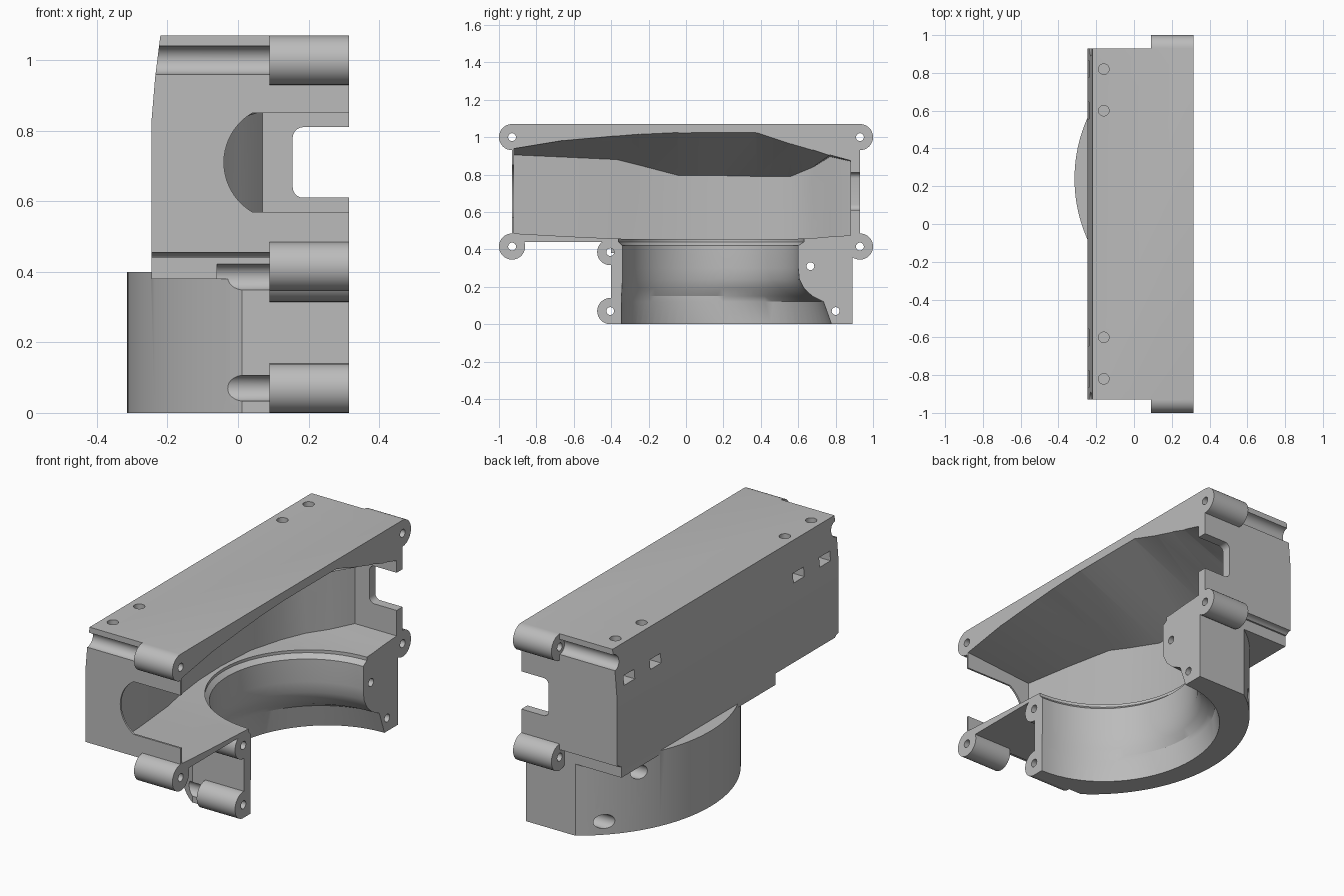
import bpy, bmesh, math
from mathutils import Vector

old = bpy.data.objects.get("Cube")
if old:
    bpy.data.objects.remove(old, do_unlink=True)

GREY = (0.5, 0.5, 0.5, 1)
mat = bpy.data.materials.new("plain grey")
mat.use_nodes = True
mat.diffuse_color = GREY
mat.node_tree.nodes["Principled BSDF"].inputs["Base Color"].default_value = GREY


def loft(name, rings):
    """Closed solid through a list of equal-length rings of points."""
    bm = bmesh.new()
    loops = [[bm.verts.new(p) for p in ring] for ring in rings]
    n = len(loops[0])
    for a, b in zip(loops, loops[1:]):
        for i in range(n):
            j = (i + 1) % n
            bm.faces.new((a[i], a[j], b[j], b[i]))
    bm.faces.new(loops[0][::-1])
    bm.faces.new(loops[-1])
    bmesh.ops.recalc_face_normals(bm, faces=bm.faces)
    me = bpy.data.meshes.new(name)
    bm.to_mesh(me)
    bm.free()
    me.materials.append(mat)
    ob = bpy.data.objects.new(name, me)
    bpy.context.collection.objects.link(ob)
    return ob


def prism(name, pts, axis, lo, hi):
    """Extrude a 2D outline along an axis from lo to hi."""
    def put(p, t):
        c = list(p)
        c.insert(axis, t)
        return Vector(c)
    return loft(name, [[put(p, t) for p in pts] for t in (lo, hi)])


def circle(cu, cv, ru, rv=None, n=32):
    rv = rv or ru
    return [(cu + ru * math.cos(2 * math.pi * i / n),
             cv + rv * math.sin(2 * math.pi * i / n)) for i in range(n)]


def rect(u0, u1, v0, v1):
    return [(u0, v0), (u1, v0), (u1, v1), (u0, v1)]


def combine(other, op):
    mod = housing.modifiers.new(op, 'BOOLEAN')
    mod.operation = op
    mod.solver = 'EXACT'
    mod.object = other
    bpy.context.view_layer.objects.active = housing
    bpy.ops.object.modifier_apply(modifier=mod.name)
    bpy.data.objects.remove(other, do_unlink=True)


def add(ob):
    combine(ob, 'UNION')


def cut(ob):
    combine(ob, 'DIFFERENCE')


FRONT = 0.315

# Upper box with a slightly leaning back
outline = [(-.245, .44), (FRONT, .44), (FRONT, 1.07), (-.22, 1.07), (-.235, .95), (-.245, .83)]
housing = prism("fan_housing_half", outline, 1, -.93, .93)
add(prism("box_skirt", rect(-.245, FRONT, -.4, .89), 2, .38, .5))

# Lower round outlet, trimmed flat at both ends
cx, cy, r = .475, .24, .79
arc = []
for i in range(49):
    y = -.4 + 1.29 * i / 48
    arc.append((cx - math.sqrt(r * r - (y - cy) ** 2), y))
add(prism("outlet", [(FRONT, -.4)] + arc + [(FRONT, .89)], 2, 0, .4))

# Screw bosses
corners = [(s * .93, z) for s in (-1, 1) for z in (1.0, .415)]
side = [(-.405, .385), (-.405, .07)]
inner = [(.665, .31), (.8, .07)]
for y, z in corners + side:
    add(prism("boss", circle(y, z, .07), 0, .09, FRONT))

# Air chamber: y, back x, floor z, roof z at back, roof z at front
stations = [
    (-.92, -.08, .485, .905, .94), (-.65, -.11, .47, .893, .985),
    (-.37, -.15, .457, .88, 1.01), (-.25, -.175, .455, .85, 1.02),
    (-.04, -.2, .455, .795, 1.03), (.15, -.205, .455, .795, 1.03),
    (.38, -.19, .455, .79, 1.03), (.56, -.14, .455, .79, .97),
    (.68, -.08, .46, .84, .935), (.77, 0, .468, .895, .905),
    (.88, .07, .475, .87, .875)]
cut(loft("chamber", [[(.33, y, f), (x, y, f), (x, y, b), (.33, y, t)]
                     for y, x, f, b, t in stations]))

# Bore flaring toward the bottom: z, centre y, radius
bore = [(.5, .135, .495), (.44, .135, .495), (.42, .13, .47), (.3, .13, .47),
        (.24, .133, .473), (.19, .145, .487), (.15, .165, .51), (.12, .195, .54),
        (-.02, .22, .565)]
cut(loft("bore", [[(x, y, z) for x, y in circle(FRONT, c, min(q, .51), q, 72)]
                  for z, c, q in bore]))

# Windows in the two end walls
a0 = math.asin(.14 / .1625)
curve = [(.1225 - .1625 * math.cos(a), .71 + .1625 * math.sin(a))
         for a in [a0 - 2 * a0 * i / 20 for i in range(21)]]
cut(prism("round_window", [(.4, .85)] + curve + [(.4, .57)], 1, -.96, -.9))
soft = []
for zc, start in ((.78, math.pi / 2), (.64, math.pi)):
    soft += [(.185 + .03 * math.cos(start + k * math.pi / 12),
              zc + .03 * math.sin(start + k * math.pi / 12)) for k in range(7)]
cut(prism("square_window", [(.4, .81)] + soft + [(.4, .61)], 1, .86, .96))

# Screw head grooves behind the bosses, and screw holes
for y, z in corners:
    cut(prism("groove", circle(y, z, .04), 0, -.3, .09))
for y, z in side:
    cut(prism("groove", circle(y, z, .037), 0, -.06, .09))
for y, z in inner:
    cut(prism("screw_channel", circle(y, z, .037), 0, -.4, .09))
for y, z in corners + side + inner:
    cut(prism("screw_hole", circle(y, z, .021, n=20), 0, .05, .35))

# Mounting holes in the top with nut slots in the back
for y in (-.82, -.6, .6, .82):
    cut(prism("top_hole", circle(-.16, y, .028, n=24), 2, .74, 1.1))
    cut(prism("nut_slot", rect(y - .045, y + .045, .86, .91), 0, -.3, -.13))

bpy.ops.object.select_all(action='DESELECT')
housing.select_set(True)
bpy.context.view_layer.objects.active = housing
bpy.ops.object.shade_smooth_by_angle(angle=math.radians(25))
